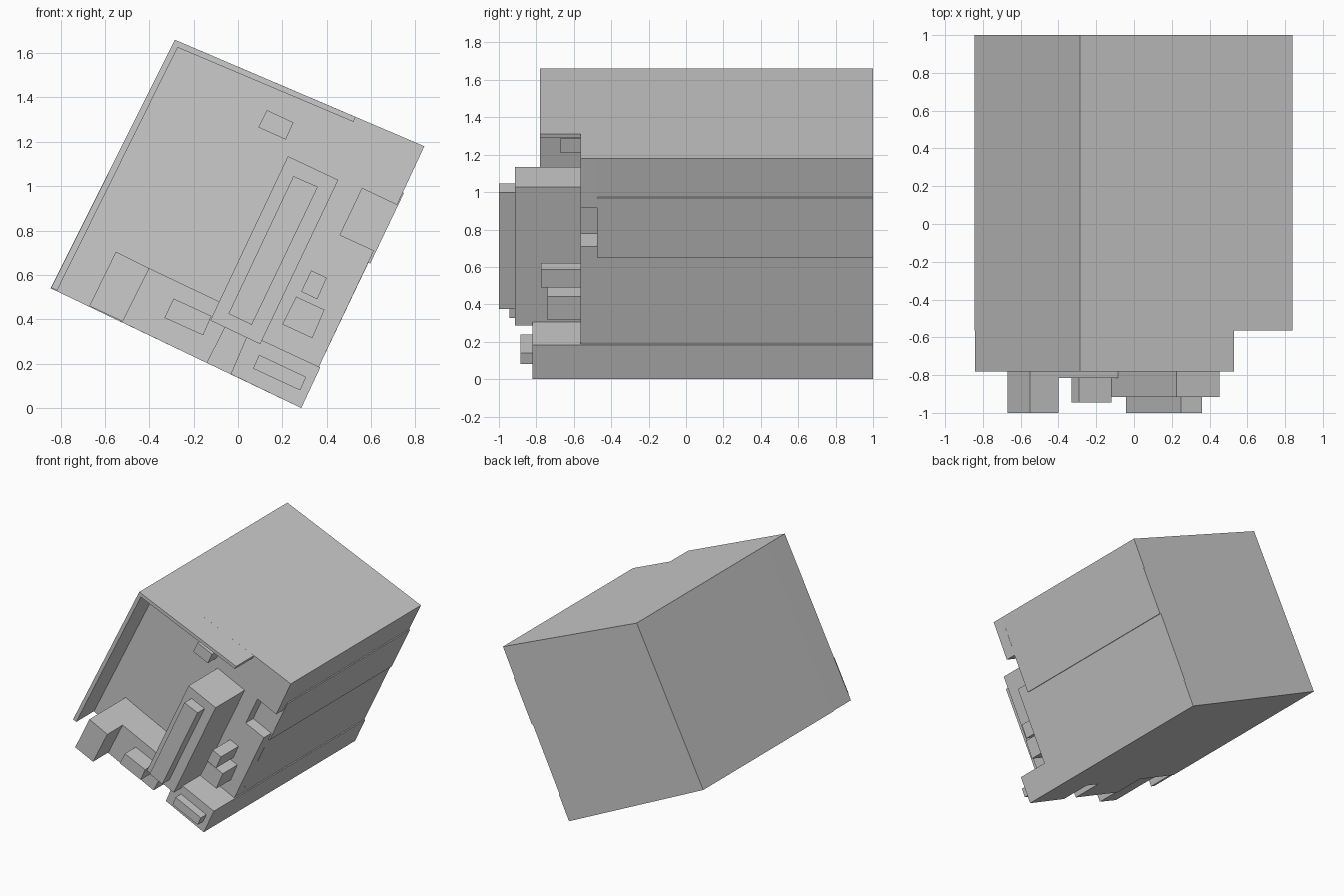
import bpy, bmesh


def prism(name, outline, y0, y1):
    """Extrude a front-view (x, z) outline from y0 (front) to y1 (back)."""
    bm = bmesh.new()
    front = bm.faces.new([bm.verts.new((x, y0, z)) for x, z in outline])
    ext = bmesh.ops.extrude_face_region(bm, geom=[front])
    verts = [v for v in ext["geom"] if isinstance(v, bmesh.types.BMVert)]
    bmesh.ops.translate(bm, verts=verts, vec=(0, y1 - y0, 0))
    bmesh.ops.recalc_face_normals(bm, faces=bm.faces)
    mesh = bpy.data.meshes.new(name)
    bm.to_mesh(mesh)
    bm.free()
    obj = bpy.data.objects.new(name, mesh)
    bpy.context.collection.objects.link(obj)
    return obj


# Corners of the tilted case
TOP, RIGHT, BOTTOM, LEFT = (-0.285, 1.66), (0.84, 1.18), (0.285, 0.0), (-0.845, 0.54)
FACE = -0.565

# Main case, with a slightly raised side panel and bottom ledge
prism("case_body", [LEFT, BOTTOM, (0.371, 0.183), (0.365, 0.187),
                    (0.588, 0.655), (0.596, 0.651), (0.748, 0.969),
                    (0.742, 0.973), RIGHT, TOP], -0.475, 1.0)

# Front layer with the side pocket cut out
prism("front_panel", [LEFT, BOTTOM, (0.371, 0.183), (0.365, 0.187),
                      (0.613, 0.71), (0.46, 0.78), (0.56, 0.99),
                      (0.717, 0.915), RIGHT, TOP], FACE, -0.475)

# Thin rim along the left and top edges
prism("front_rim", [(-0.842, 0.542), TOP, (0.53, 1.312), (0.52, 1.29),
                    (-0.272, 1.625), (-0.815, 0.53)], -0.78, FACE)

# Blocks on the front: name, outline, front y, back y
blocks = [
    ("left_block", [(-0.55, 0.705), (-0.40, 0.63), (-0.52, 0.39), (-0.67, 0.46)], -1.0, FACE),
    ("middle_block", [(-0.40, 0.63), (-0.015, 0.447), (-0.14, 0.203), (-0.53, 0.39)], -0.815, FACE),
    ("middle_button", [(-0.29, 0.493), (-0.12, 0.415), (-0.157, 0.328), (-0.332, 0.407)], -0.945, -0.815),
    ("tall_rail", [(0.225, 1.135), (0.452, 1.028), (0.10, 0.288), (-0.125, 0.395)], -0.915, FACE),
    ("rail_strip", [(0.25, 1.045), (0.36, 0.997), (0.062, 0.375), (-0.043, 0.425)], -1.0, -0.915),
    ("corner_block", [(0.045, 0.335), (0.371, 0.183), BOTTOM, (-0.033, 0.153)], -0.82, FACE),
    ("corner_button", [(0.095, 0.24), (0.307, 0.14), (0.28, 0.08), (0.068, 0.178)], -0.885, -0.82),
    ("small_knob", [(0.33, 0.62), (0.40, 0.587), (0.357, 0.49), (0.285, 0.525)], -0.775, FACE),
    ("large_knob", [(0.262, 0.502), (0.39, 0.443), (0.335, 0.315), (0.20, 0.377)], -0.74, FACE),
    ("upper_tab", [(0.13, 1.343), (0.25, 1.287), (0.215, 1.21), (0.092, 1.265)], -0.67, FACE),
]
for block in blocks:
    prism(*block)
